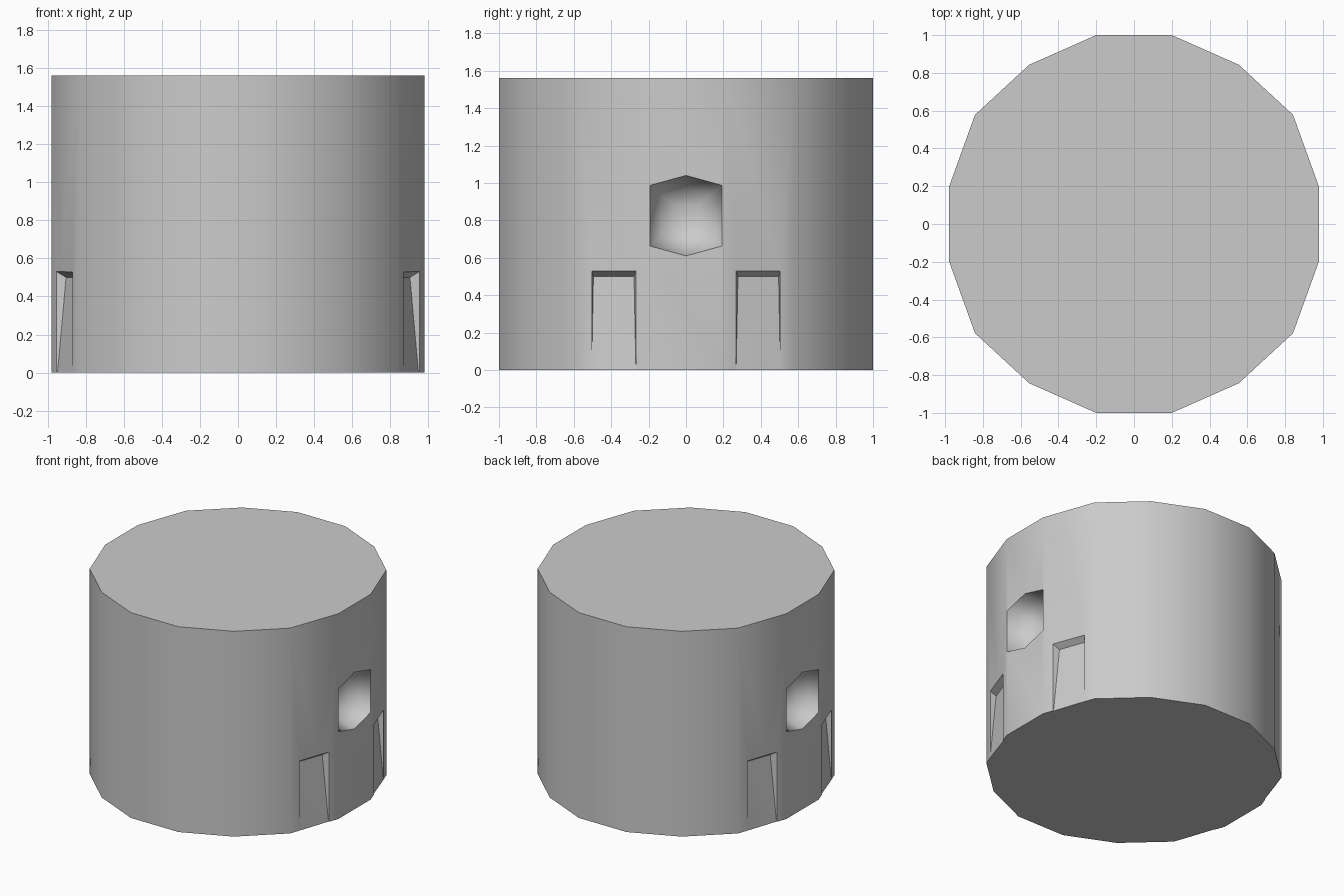
import bpy, bmesh, math

if "Cube" in bpy.data.objects:
    bpy.data.objects.remove(bpy.data.objects["Cube"])

HEIGHT = 1.56
QUAD = [(0.98, 0.195), (0.842, 0.578), (0.555, 0.843), (0.2, 1.0)]


def new_object(name, bm):
    bmesh.ops.recalc_face_normals(bm, faces=bm.faces)
    mesh = bpy.data.meshes.new(name)
    bm.to_mesh(mesh)
    bm.free()
    obj = bpy.data.objects.new(name, mesh)
    bpy.context.collection.objects.link(obj)
    return obj


def add_hull(bm, points):
    verts = [bm.verts.new(p) for p in points]
    res = bmesh.ops.convex_hull(bm, input=verts)
    loose = [v for v in verts if v.is_valid and not v.link_faces]
    bmesh.ops.delete(bm, geom=loose, context='VERTS')


def surface_x(y):
    return 0.98 - (y - 0.195) * 0.138 / 0.383


# Sixteen-sided drum
outline = QUAD + [(-x, y) for x, y in reversed(QUAD)]
outline += [(-x, -y) for x, y in outline]
bm = bmesh.new()
face = bm.faces.new([bm.verts.new((x, y, 0)) for x, y in outline])
ext = bmesh.ops.extrude_face_region(bm, geom=[face], use_keep_orig=True)
top = [g for g in ext["geom"] if isinstance(g, bmesh.types.BMVert)]
bmesh.ops.translate(bm, verts=top, vec=(0, 0, HEIGHT))
drum = new_object("drum_body", bm)

# Sloping rectangular recesses, deeper toward the top
notch = []
for rim_y, in_y in ((0.268, 0.278), (0.504, 0.495)):
    x = surface_x(rim_y)
    xi = surface_x(in_y)
    notch += [(xi - 0.047, in_y, 0.50), (xi - 0.002, rim_y, 0.0), (xi + 0.004, rim_y, -0.06),
              (x + 0.03, rim_y + (rim_y - in_y) * 0.6, 0.548), (x + 0.03, rim_y, -0.06)]

# Rounded hexagonal hollows
hexagon = [(0, 0.215), (0.193, 0.162), (0.193, -0.162),
           (0, -0.215), (-0.193, -0.162), (-0.193, 0.162)]
bowl = [(0.98 - d, y * s, 0.825 + z * s)
        for s, d in ((1, -0.03), (1, 0), (0.9, 0.08), (0.68, 0.15), (0.35, 0.19))
        for y, z in hexagon]

bm = bmesh.new()
for sx in (1, -1):
    add_hull(bm, [(sx * x, y, z) for x, y, z in bowl])
    for sy in (1, -1):
        add_hull(bm, [(sx * x, sy * y, z) for x, y, z in notch])
cutter = new_object("recess_cutter", bm)
cutter.hide_render = True

# Cut the recesses
mod = drum.modifiers.new("recesses", 'BOOLEAN')
mod.operation = 'DIFFERENCE'
mod.solver = 'EXACT'
mod.object = cutter
graph = bpy.context.evaluated_depsgraph_get()
result = bpy.data.meshes.new_from_object(drum.evaluated_get(graph))
drum.modifiers.clear()
drum.data = result
bpy.data.objects.remove(cutter)


# Smooth round the wall and inside the hollows, sharp elsewhere
def in_bowl(f):
    c = f.calc_center_median()
    return abs(c.x) < 0.975 and abs(c.y) < 0.2 and 0.6 < c.z < 1.05


bm = bmesh.new()
bm.from_mesh(drum.data)
for f in bm.faces:
    f.smooth = True
for e in bm.edges:
    soft = e.calc_face_angle(math.pi) < math.radians(30)
    e.smooth = soft or all(in_bowl(f) for f in e.link_faces)
bm.to_mesh(drum.data)
bm.free()
